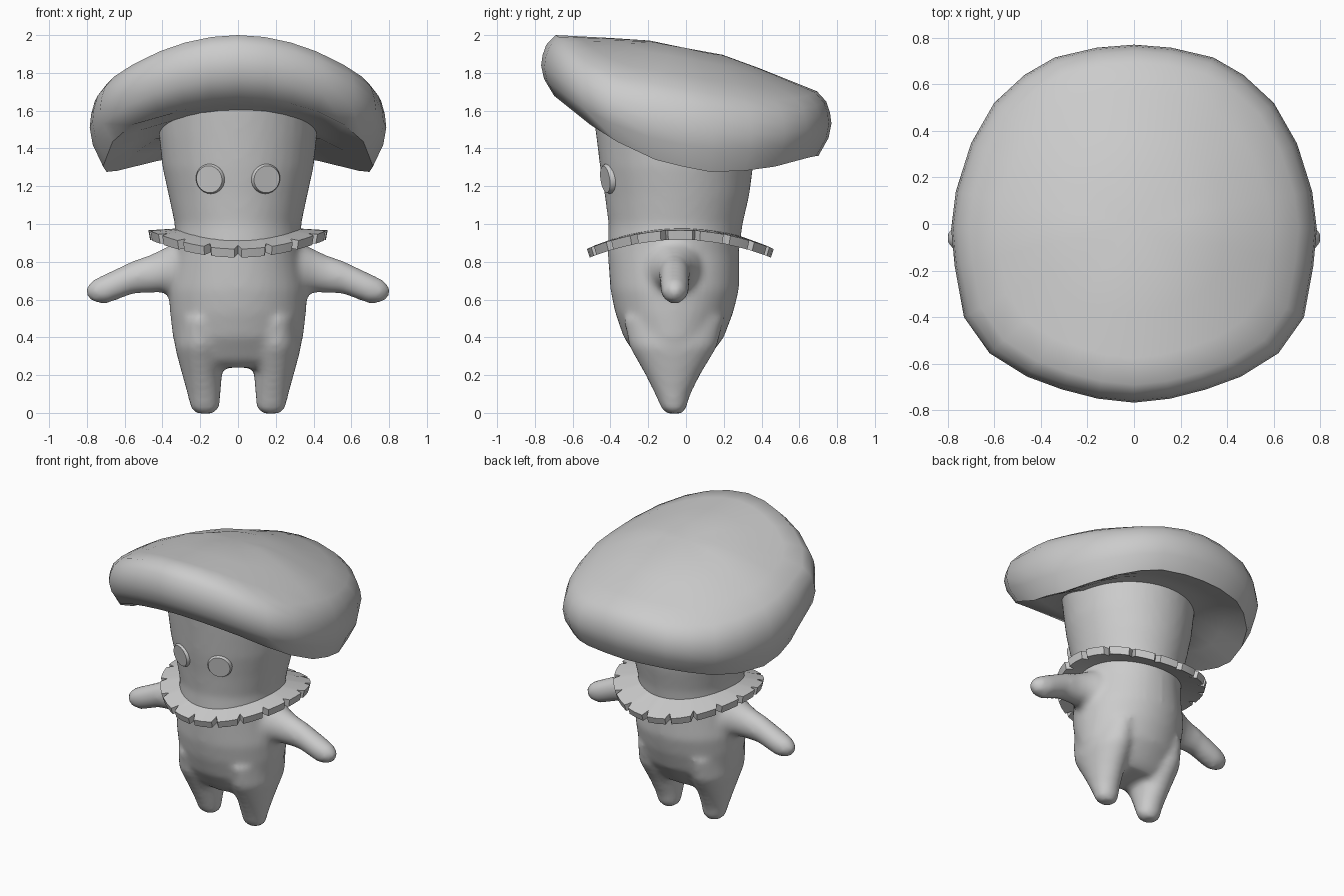
import bpy, bmesh, math
from mathutils import Vector, Matrix

cube = bpy.data.objects.get("Cube")
if cube:
    bpy.data.objects.remove(cube)

grey = bpy.data.materials.new("plain grey")
grey.use_nodes = True
colour = (0.6, 0.6, 0.6, 1)
grey.diffuse_color = colour
grey.node_tree.nodes["Principled BSDF"].inputs["Base Color"].default_value = colour


def finish(bm, name, smooth_angle=None):
    bmesh.ops.recalc_face_normals(bm, faces=bm.faces)
    mesh = bpy.data.meshes.new(name)
    bm.to_mesh(mesh)
    bm.free()
    obj = bpy.data.objects.new(name, mesh)
    bpy.context.collection.objects.link(obj)
    mesh.materials.append(grey)
    if smooth_angle:
        bpy.ops.object.select_all(action='DESELECT')
        obj.select_set(True)
        bpy.context.view_layer.objects.active = obj
        bpy.ops.object.shade_smooth_by_angle(angle=math.radians(smooth_angle))
    return obj


def loft(bm, rings, closed=False):
    """Skin a list of rings; cap the ends, or join last to first."""
    loops = [[bm.verts.new(p) for p in ring] for ring in rings]
    n = len(loops[0])
    pairs = list(zip(loops, loops[1:]))
    if closed:
        pairs.append((loops[-1], loops[0]))
    for a, b in pairs:
        for i in range(n):
            j = (i + 1) % n
            bm.faces.new((a[i], a[j], b[j], b[i]))
    if not closed:
        for end in (loops[0], loops[-1]):
            mid = bm.verts.new(sum((v.co for v in end), Vector()) / n)
            for i in range(n):
                bm.faces.new((end[i], end[(i + 1) % n], mid))


def lerp_table(table, t):
    if t <= table[0][0]:
        return table[0][1]
    for (a, va), (b, vb) in zip(table, table[1:]):
        if t <= b:
            return va + (vb - va) * (t - a) / (b - a)
    return table[-1][1]


def oval(cx, rx, front, back, z, n=40):
    cy, ry = (front + back) / 2, (back - front) / 2
    return [(cx + rx * math.cos(2 * math.pi * i / n),
             cy + ry * math.sin(2 * math.pi * i / n), z) for i in range(n)]


# Body: torso and head, legs and arms blended into one skin
bm = bmesh.new()
torso = [(0.24, 0.25, -0.20, 0.07), (0.28, 0.31, -0.25, 0.11), (0.4, 0.345, -0.33, 0.20),
         (0.53, 0.36, -0.375, 0.25), (0.65, 0.367, -0.40, 0.28), (0.85, 0.335, -0.415, 0.28),
         (1.0, 0.335, -0.41, 0.30), (1.15, 0.367, -0.43, 0.335), (1.3, 0.40, -0.455, 0.355),
         (1.46, 0.418, -0.475, 0.37), (1.66, 0.43, -0.50, 0.39)]
loft(bm, [oval(0, hx, f, b, z) for z, hx, f, b in torso])
leg = [(-0.005, 0.175, 0.04, -0.10, -0.02), (0.02, 0.175, 0.075, -0.13, 0.0),
       (0.1, 0.18, 0.088, -0.165, 0.025), (0.2, 0.19, 0.105, -0.215, 0.075),
       (0.35, 0.20, 0.135, -0.30, 0.165), (0.5, 0.20, 0.12, -0.33, 0.2)]
arm = [(0.2, 0.76, 0.15, 0.14), (0.33, 0.76, 0.145, 0.14), (0.4, 0.752, 0.115, 0.105),
       (0.47, 0.735, 0.10, 0.085), (0.55, 0.72, 0.088, 0.08), (0.7, 0.657, 0.08, 0.078),
       (0.765, 0.645, 0.062, 0.06), (0.8, 0.645, 0.03, 0.03)]
for side in (-1, 1):
    loft(bm, [oval(side * cx, rx, f, b, z) for z, cx, rx, f, b in leg])
    loft(bm, [[(side * x, -0.06 + ry * math.cos(a), z + rz * math.sin(a))
               for a in (2 * math.pi * i / 24 for i in range(24))]
              for x, z, rz, ry in arm])
body = finish(bm, "body")
remesh = body.modifiers.new("blend", 'REMESH')
remesh.mode = 'VOXEL'
remesh.voxel_size = 0.02
remesh.use_smooth_shade = True
soften = body.modifiers.new("soften", 'SMOOTH')
soften.factor = 0.5
soften.iterations = 8

# Cap: saddle-shaped top, rolled rim, underside rising to the head
half = [(0.155, -0.75), (0.31, -0.71), (0.46, -0.655), (0.62, -0.555), (0.73, -0.4),
        (0.77, -0.18), (0.785, -0.02), (0.765, 0.14), (0.70, 0.345), (0.6, 0.52),
        (0.47, 0.64), (0.34, 0.715), (0.16, 0.757)]
outline = [(0, -0.767)] + half + [(0, 0.77)] + [(-x, y) for x, y in reversed(half)]
ridge = [(-0.69, 2.0), (-0.4, 1.985), (-0.1, 1.965), (0, 1.95), (0.25, 1.88), (0.5, 1.78), (0.7, 1.7)]
lip = [(-0.7, 1.68), (-0.45, 1.48), (-0.2, 1.35), (0.1, 1.275), (0.4, 1.285), (0.68, 1.36)]
rim = [(0.25, 1), (0.5, 1), (0.75, 1), (0.9, 1), (0.965, 0.84), (0.99, 0.67),
       (1, 0.5), (0.98, 0.28), (0.91, 0)]


def cap_ring(scale, height):
    ring = []
    for x, y in outline:
        edge = min(scale, 0.9)
        top = lerp_table(ridge, y * edge) - 0.47 * (x * edge) ** 2
        low = lerp_table(lip, y * 0.91)
        ring.append((x * scale, y * scale, low + (top - low) * height))
    return ring


def under_ring(scale):
    ring = []
    for x, y in outline:
        inner = 1.45 + 0.13 * max(0, min(1, -y * scale / 0.4))
        low = lerp_table(lip, y * 0.91)
        k = min(1, (0.91 - scale) / 0.35)
        ring.append((x * scale, y * scale, low + (inner - low) * k))
    return ring


bm = bmesh.new()
loft(bm, [cap_ring(s, h) for s, h in rim] + [under_ring(s) for s in (0.73, 0.55, 0.35)])
finish(bm, "mushroom_cap", 60)

# Ruff: notched collar bent down at front and back
teeth = 18
angles = []
for k in range(teeth):
    for step, cut in ((0, 0.91), (2.4, 1), (10, 1), (17.6, 1)):
        angles.append((math.radians(k * 360 / teeth + step - 90), cut))


def ruff_ring(rx, ry, drop, notched):
    ring = []
    for a, cut in angles:
        c = cut if notched else 1
        x, y = rx * c * math.cos(a), ry * c * math.sin(a)
        ring.append((x, y - 0.03, 0.985 - 0.48 * y * y - 0.08 * x * x - drop))
    return ring


bm = bmesh.new()
loft(bm, [ruff_ring(0.29, 0.31, 0, False), ruff_ring(0.475, 0.495, 0, True),
          ruff_ring(0.465, 0.48, 0.052, True), ruff_ring(0.29, 0.31, 0.045, False)], closed=True)
finish(bm, "ruff_collar", 30)

# Eyes: thin round buttons facing forward and slightly outward
for side, name in ((-1, "right_eye"), (1, "left_eye")):
    bm = bmesh.new()
    place = (Matrix.Translation((side * 0.145, -0.408, 1.24))
             @ Matrix.Rotation(side * math.radians(20), 4, 'Z')
             @ Matrix.Rotation(math.radians(98), 4, 'X'))
    loft(bm, [[(r * math.cos(a), r * math.sin(a), h)
               for a in (2 * math.pi * i / 24 for i in range(24))]
              for r, h in ((0.08, -0.03), (0.08, 0.008), (0.072, 0.022))])
    bm.transform(place)
    finish(bm, name, 30)
